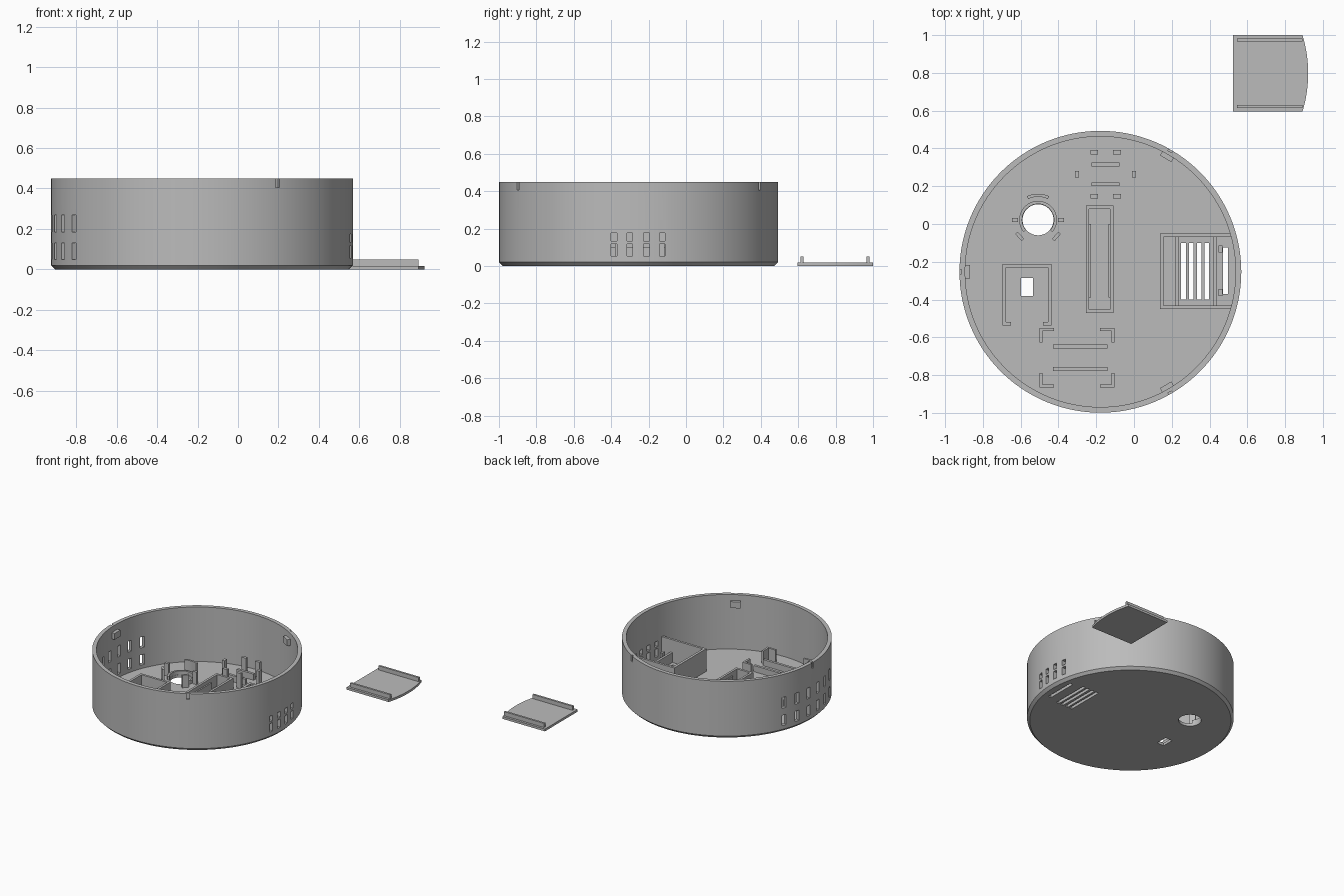
import bpy, bmesh
from math import sin, cos, radians, pi, sqrt

cube = bpy.data.objects.get("Cube")
if cube:
    bpy.data.objects.remove(cube, do_unlink=True)

grey = bpy.data.materials.new("plain grey")
grey.use_nodes = True
grey.diffuse_color = (0.5, 0.5, 0.5, 1)
grey.node_tree.nodes["Principled BSDF"].inputs["Base Color"].default_value = (0.5, 0.5, 0.5, 1)

CX, CY, R, H = -0.178, -0.253, 0.746, 0.45
RI, FLOOR = R - 0.03, 0.022


def prism(bm, pts, z0, z1):
    """Upright solid over a counter-clockwise outline."""
    low = [bm.verts.new((x, y, z0)) for x, y in pts]
    top = [bm.verts.new((x, y, z1)) for x, y in pts]
    bm.faces.new(low[::-1])
    bm.faces.new(top)
    for i in range(len(pts)):
        j = (i + 1) % len(pts)
        bm.faces.new((low[i], low[j], top[j], top[i]))


def box(bm, x0, x1, y0, y1, z0, z1):
    prism(bm, [(x0, y0), (x1, y0), (x1, y1), (x0, y1)], z0, z1)


def block(bm, cx, cy, r0, r1, width, angle, z0, z1):
    """Box lying along a radius of the circle round (cx, cy)."""
    c, s, w = cos(radians(angle)), sin(radians(angle)), width / 2
    prism(bm, [(cx + u * c - v * s, cy + u * s + v * c)
               for u, v in ((r0, -w), (r1, -w), (r1, w), (r0, w))], z0, z1)


def arc(bm, cx, cy, r0, r1, a0, a1, z0, z1, n=12):
    steps = [radians(a0 + (a1 - a0) * i / n) for i in range(n + 1)]
    prism(bm, [(cx + r1 * cos(a), cy + r1 * sin(a)) for a in steps]
          + [(cx + r0 * cos(a), cy + r0 * sin(a)) for a in steps[::-1]], z0, z1)


def finish(name, bm, smooth=False):
    bmesh.ops.recalc_face_normals(bm, faces=bm.faces)
    mesh = bpy.data.meshes.new(name)
    bm.to_mesh(mesh)
    bm.free()
    mesh.materials.append(grey)
    ob = bpy.data.objects.new(name, mesh)
    bpy.context.collection.objects.link(ob)
    if smooth:
        shade(ob)
    return ob


def shade(ob):
    bpy.ops.object.select_all(action='DESELECT')
    ob.select_set(True)
    bpy.context.view_layer.objects.active = ob
    bpy.ops.object.shade_smooth_by_angle(angle=radians(30))


# round open case, turned from a profile
bm = bmesh.new()
profile = [(0, 0), (R - 0.02, 0), (R, 0.02), (R, H), (RI, H), (RI, FLOOR), (0, FLOOR)]
verts = [bm.verts.new((CX + r, CY, z)) for r, z in profile]
edges = [bm.edges.new(p) for p in zip(verts, verts[1:])]
bmesh.ops.spin(bm, geom=verts + edges, cent=(CX, CY, 0), axis=(0, 0, 1),
               angle=2 * pi, steps=128, use_duplicate=False)
bmesh.ops.remove_doubles(bm, verts=bm.verts, dist=1e-4)
case = finish("round_case", bm)

# openings in the case
HX, HY = -0.508, 0.022
bm = bmesh.new()
for i in range(7):
    for z0, z1 in ((0.05, 0.13), (0.185, 0.27)):
        block(bm, CX, CY, 0.66, 0.8, 0.035, 158 + 9 * i, z0, z1)
for y in (-0.385, -0.3, -0.211, -0.126):
    for z0, z1 in ((0.053, 0.118), (0.133, 0.176)):
        box(bm, 0.48, 0.65, y - 0.015, y + 0.015, z0, z1)
for x in (0.262, 0.302, 0.345, 0.385):
    box(bm, x - 0.012, x + 0.012, -0.4, -0.1, -0.1, 0.04)
box(bm, 0.472, 0.497, -0.37, -0.125, -0.1, 0.04)
box(bm, -0.598, -0.536, -0.38, -0.285, -0.1, 0.04)
prism(bm, [(HX + 0.082 * cos(pi * i / 24), HY + 0.082 * sin(pi * i / 24))
           for i in range(48)], -0.1, 0.04)
for a in (60, 180, 300):
    block(bm, CX, CY, R - 0.012, 0.8, 0.022, a, 0.405, 0.5)
cutter = finish("case_cutter", bm)
cutter.hide_render = True
mod = case.modifiers.new("openings", 'BOOLEAN')
mod.operation, mod.solver, mod.object = 'DIFFERENCE', 'EXACT', cutter
bpy.context.view_layer.objects.active = case
bpy.ops.object.modifier_apply(modifier=mod.name)
bpy.data.objects.remove(cutter, do_unlink=True)
shade(case)

Z = FLOOR - 0.004

# catches inside the rim
bm = bmesh.new()
for a in (60, 180, 300):
    block(bm, CX, CY, RI - 0.025, RI + 0.004, 0.07, a, 0.355, 0.405)
finish("rim_catches", bm)

# vented compartment against the wall
bm = bmesh.new()
box(bm, 0.137, 0.157, -0.45, -0.05, Z, 0.2)
for y in (-0.45, -0.068):
    box(bm, 0.157, 0.515, y, y + 0.018, Z, 0.2)
finish("compartment_walls", bm)
bm = bmesh.new()
for x in (0.218, 0.42):
    box(bm, x, x + 0.018, -0.432, -0.068, Z, 0.1)
for y in (-0.38, -0.15):
    box(bm, 0.448, 0.468, y, y + 0.035, Z, 0.12)
finish("compartment_ribs", bm)

# collar and guide posts round the circular hole
bm = bmesh.new()
arc(bm, HX, HY, 0.084, 0.1, -40, 220, Z, 0.05, 32)
finish("hole_collar", bm, True)
bm = bmesh.new()
arc(bm, HX, HY, 0.122, 0.138, 65, 115, Z, 0.12)
for a in (0, 180):
    block(bm, HX, HY, 0.105, 0.138, 0.022, a, Z, 0.12)
for a in (222, 318):
    block(bm, HX, HY, 0.122, 0.14, 0.05, a, Z, 0.12)
finish("hole_posts", bm)

# three-sided holder with inward feet
bm = bmesh.new()
box(bm, -0.695, -0.437, -0.23, -0.212, Z, 0.11)
for x, foot in ((-0.695, -0.695), (-0.455, -0.482)):
    box(bm, x, x + 0.018, -0.52, -0.23, Z, 0.11)
    box(bm, foot, foot + 0.045, -0.537, -0.52, Z, 0.11)
finish("socket_holder", bm)

# long rectangular tray
bm = bmesh.new()
for x in (-0.255, -0.126):
    box(bm, x, x + 0.018, -0.47, 0.098, Z, 0.11)
for y in (-0.47, 0.08):
    box(bm, -0.237, -0.126, y, y + 0.018, Z, 0.11)
for x in (-0.237, -0.136):
    box(bm, x, x + 0.01, -0.39, 0, Z, 0.08)
finish("long_tray", bm)

# rear board mount: posts and support bars
bm = bmesh.new()
for x in (-0.21, -0.09):
    for y in (0.147, 0.38):
        box(bm, x - 0.02, x + 0.02, y - 0.011, y + 0.011, Z, 0.14)
for x in (-0.302, 0.0):
    box(bm, x - 0.011, x + 0.011, 0.246, 0.28, Z, 0.14)
finish("rear_board_posts", bm)
bm = bmesh.new()
for y in (0.21, 0.315):
    box(bm, -0.225, -0.077, y - 0.01, y + 0.01, Z, 0.07)
for y in (-0.768, -0.648):
    box(bm, -0.43, -0.14, y - 0.01, y + 0.01, Z, 0.07)
finish("board_support_bars", bm)

# front board mount: four corner brackets
bm = bmesh.new()
for sx in (-1, 1):
    for sy in (-1, 1):
        def corner(u0, u1, v0, v1):
            xs = sorted((-0.302 + sx * u0, -0.302 + sx * u1))
            ys = sorted((-0.708 + sy * v0, -0.708 + sy * v1))
            box(bm, *xs, *ys, Z, 0.12)
        corner(0.182, 0.198, 0.08, 0.158)
        corner(0.122, 0.182, 0.142, 0.158)
finish("front_board_brackets", bm)

# loose cover with one curved end and two snap rails
bm = bmesh.new()
r = 0.7
ends = [0.595 + 0.405 * i / 16 for i in range(17)]
curve = [(0.922 - r + sqrt(r * r - (y - 0.7975) ** 2), y) for y in ends]
prism(bm, [(0.525, 0.595)] + curve + [(0.525, 1.0)], 0, 0.018)
finish("cover_plate", bm, True)
bm = bmesh.new()
for y in (0.613, 0.966):
    box(bm, 0.545, 0.892, y, y + 0.016, 0.014, 0.05)
finish("cover_rails", bm)
